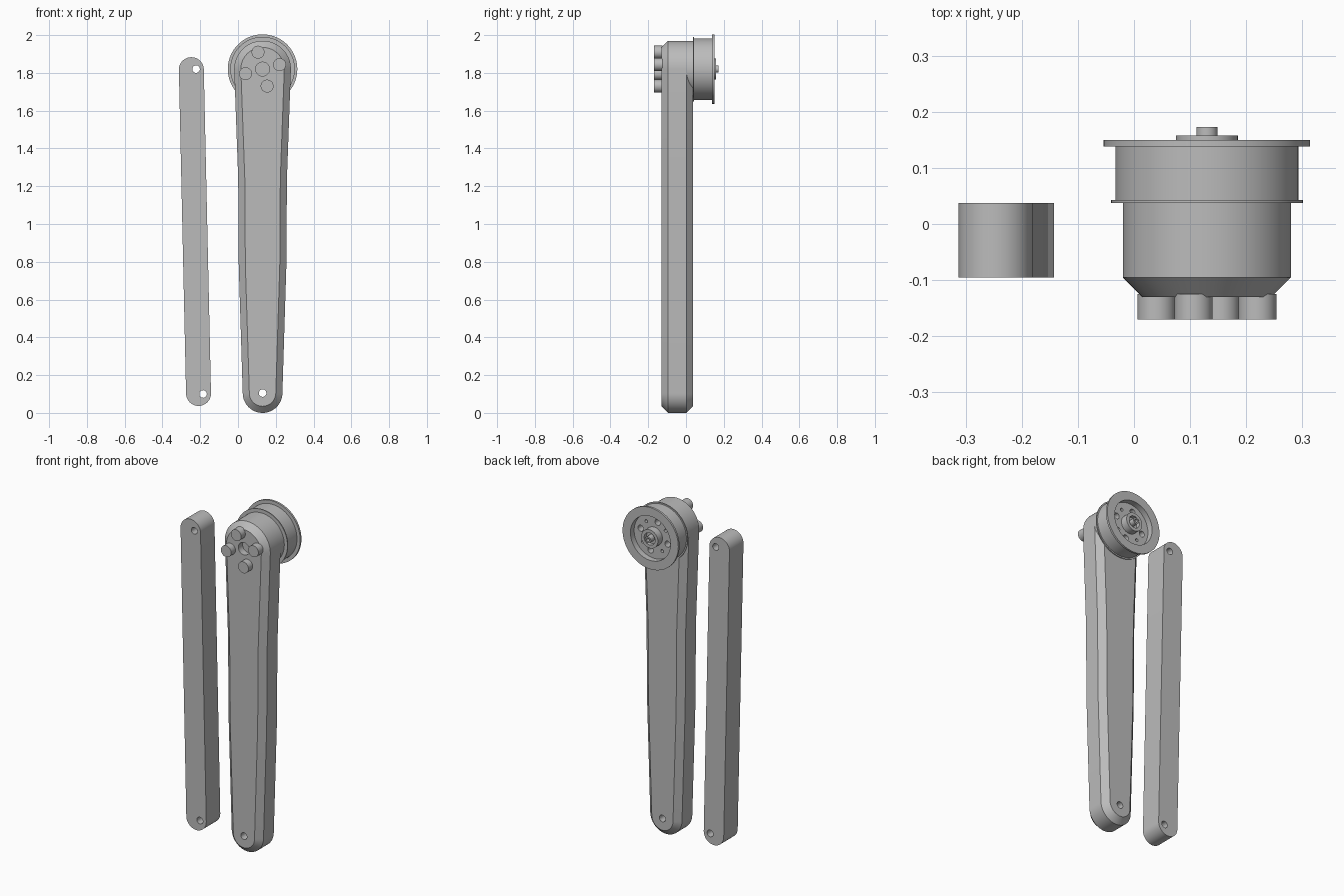
import bpy, bmesh, math
from mathutils import Matrix, Vector

if "Cube" in bpy.data.objects:
    bpy.data.objects.remove(bpy.data.objects["Cube"], do_unlink=True)

grey = bpy.data.materials.new("plain grey")
grey.use_nodes = True
grey.diffuse_color = (0.5, 0.5, 0.5, 1)
grey.node_tree.nodes["Principled BSDF"].inputs["Base Color"].default_value = (0.5, 0.5, 0.5, 1)

AX, AZ = 0.13, 1.82      # pivot of the arm and wheel
LOW_Z = 0.105            # lower eye of the arm


def finish(name, bm):
    bmesh.ops.recalc_face_normals(bm, faces=bm.faces)
    mesh = bpy.data.meshes.new(name)
    bm.to_mesh(mesh)
    bm.free()
    mesh.materials.append(grey)
    obj = bpy.data.objects.new(name, mesh)
    bpy.context.collection.objects.link(obj)
    return obj


def activate(obj):
    bpy.ops.object.select_all(action='DESELECT')
    obj.select_set(True)
    bpy.context.view_layer.objects.active = obj


def smooth(obj):
    activate(obj)
    bpy.ops.object.shade_smooth_by_angle(angle=math.radians(25))


def loft(name, layers):
    """Join outlines of (x, z) points stacked along y and cap both ends."""
    bm = bmesh.new()
    rings = [[bm.verts.new((x, y, z)) for x, z in pts] for y, pts in layers]
    n = len(rings[0])
    for a, b in zip(rings, rings[1:]):
        for i in range(n):
            j = (i + 1) % n
            bm.faces.new((a[i], a[j], b[j], b[i]))
    bm.faces.new(rings[0])
    bm.faces.new(rings[-1])
    return finish(name, bm)


def arc(x, z, r, start, end, steps=32):
    angles = [math.radians(start + (end - start) * i / steps) for i in range(steps + 1)]
    return [(x + r * math.cos(a), z + r * math.sin(a)) for a in angles]


def cylinder(name, x, z, r, y0, y1, steps=40):
    pts = arc(x, z, r, 0, 360, steps)[:-1]
    return loft(name, [(y0, pts), (y1, pts)])


def lathe(name, x, z, profile, steps=72):
    """Spin (radius, y) points about the y axis."""
    bm = bmesh.new()
    verts = [bm.verts.new((r, y, 0)) for r, y in profile]
    edges = [bm.edges.new(p) for p in zip(verts, verts[1:])]
    bmesh.ops.spin(bm, geom=verts + edges, cent=(0, 0, 0), axis=(0, 1, 0),
                   angle=math.tau, steps=steps)
    bmesh.ops.remove_doubles(bm, verts=bm.verts, dist=0.0001)
    bmesh.ops.translate(bm, verts=bm.verts, vec=(x, 0, z))
    return finish(name, bm)


def drill(obj, holes):
    """Cut round holes given as (x, z, radius, y0, y1)."""
    for x, z, r, y0, y1 in holes:
        cutter = cylinder("cutter", x, z, r, y0, y1, 28)
        cutter.hide_render = True
        mod = obj.modifiers.new("hole", 'BOOLEAN')
        mod.operation = 'DIFFERENCE'
        mod.solver = 'EXACT'
        mod.object = cutter
        activate(obj)
        bpy.ops.object.modifier_apply(modifier=mod.name)
        bpy.data.objects.remove(cutter, do_unlink=True)


def around(radius, start):
    for k in range(4):
        a = math.radians(start + 90 * k)
        yield AX + radius * math.cos(a), AZ + radius * math.sin(a)


# Tapered arm with chamfered front and back rims
def arm_outline(inset):
    waist = [(0.129 - inset, 1.24), (0.126 - inset, 0.78)]
    right = [(AX + w, z) for w, z in reversed(waist)]
    left = [(AX - w, z) for w, z in waist]
    return (arc(AX, AZ, 0.15 - inset, 0, 180) + left
            + arc(AX, LOW_Z, 0.105 - inset, 180, 360) + right)


arm = loft("arm", [(-0.13, arm_outline(0.035)), (-0.095, arm_outline(0)),
                   (0.002, arm_outline(0)), (0.037, arm_outline(0.035))])
drill(arm, [(AX, LOW_Z, 0.02, -0.2, 0.1), (AX, AZ, 0.037, -0.2, -0.09)])
smooth(arm)

# Full round housing behind the arm head
smooth(cylinder("arm_head", AX, AZ, 0.15, -0.08, 0.038, 64))

# Four bolts on the front
for i, (x, z) in enumerate(around(0.093, 15)):
    smooth(cylinder(f"front_bolt_{i + 1}", x, z, 0.034, -0.17, -0.125))

# Flanged wheel with a dished back and raised hub
wheel = lathe("wheel", AX, AZ, [
    (0, 0.037), (0.171, 0.037), (0.171, 0.043), (0.163, 0.043), (0.163, 0.138),
    (0.184, 0.138), (0.184, 0.15), (0.132, 0.15), (0.132, 0.115), (0.055, 0.115),
    (0.055, 0.158), (0.036, 0.158), (0.036, 0.135), (0, 0.135)])
drill(wheel, [(x, z, 0.018, 0.06, 0.13) for x, z in around(0.092, 15)]
      + [(x, z, 0.009, 0.06, 0.13) for x, z in around(0.092, 55)])
smooth(wheel)

# Hollow shaft end
smooth(lathe("shaft", AX, AZ, [(0, 0.13), (0.019, 0.13), (0.019, 0.173),
                               (0.01, 0.173), (0.01, 0.15), (0, 0.15)], 32))

# Separate link rod with offset eyes
rod_pts = arc(-0.247, 1.817, 0.066, 0, 180) + arc(-0.209, 0.103, 0.066, 180, 360)
rod = loft("link_rod", [(-0.095, rod_pts), (0.037, rod_pts)])
drill(rod, [(-0.222, 1.82, 0.02, -0.2, 0.1), (-0.185, 0.1, 0.02, -0.2, 0.1)])
smooth(rod)
